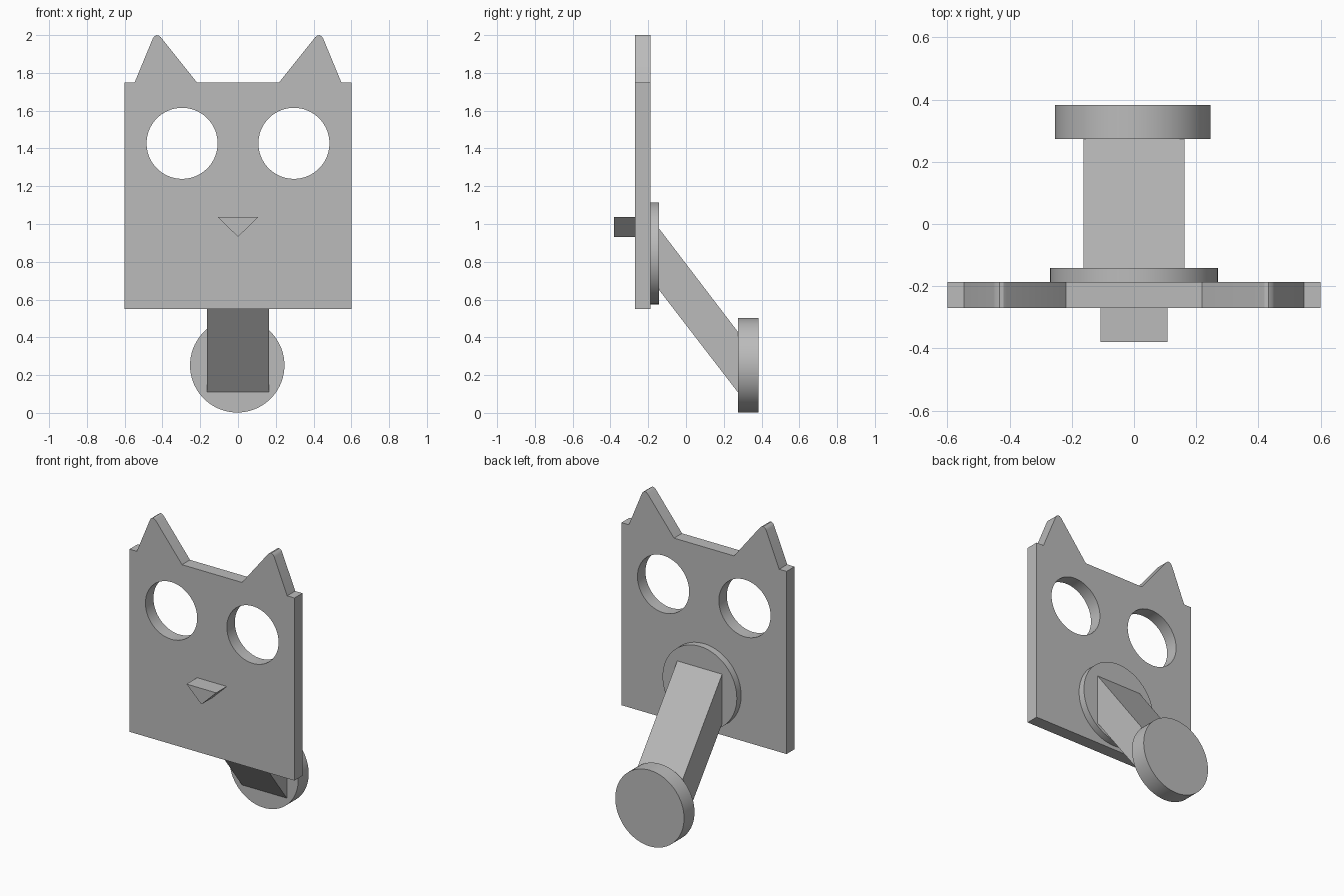
import bpy
import bmesh
from math import sin, cos, pi, radians

default = bpy.data.objects.get("Cube")
if default:
    bpy.data.objects.remove(default, do_unlink=True)

grey = bpy.data.materials.new("plain grey")
grey.use_nodes = True
grey.diffuse_color = (0.5, 0.5, 0.5, 1)
grey.node_tree.nodes["Principled BSDF"].inputs["Base Color"].default_value = (0.5, 0.5, 0.5, 1)

FACING_FRONT = (radians(90), 0, 0)            # profile in x, z
FACING_SIDE = (radians(90), 0, radians(90))   # profile in y, z


def circle(cx, cz, r, sides=72):
    return [(cx + r * cos(2 * pi * i / sides), cz + r * sin(2 * pi * i / sides))
            for i in range(sides)]


def slab(name, loops, start, end, rotation=FACING_FRONT):
    """Extrude a filled profile (later loops are holes) between two depths."""
    curve = bpy.data.curves.new(name, 'CURVE')
    curve.dimensions = '2D'
    curve.fill_mode = 'BOTH'
    curve.extrude = (end - start) / 2
    for loop in loops:
        spline = curve.splines.new('POLY')
        spline.points.add(len(loop) - 1)
        for point, (u, v) in zip(spline.points, loop):
            point.co = (u, v, 0, 1)
        spline.use_cyclic_u = True
    obj = bpy.data.objects.new(name, curve)
    bpy.context.collection.objects.link(obj)
    obj.rotation_euler = rotation
    middle = (start + end) / 2
    obj.location = (0, middle, 0) if rotation == FACING_FRONT else (middle, 0, 0)

    bpy.ops.object.select_all(action='DESELECT')
    obj.select_set(True)
    bpy.context.view_layer.objects.active = obj
    bpy.ops.object.convert(target='MESH')
    obj = bpy.context.view_layer.objects.active

    # Weld the caps to the walls
    bm = bmesh.new()
    bm.from_mesh(obj.data)
    bmesh.ops.remove_doubles(bm, verts=bm.verts, dist=0.0001)
    bmesh.ops.recalc_face_normals(bm, faces=bm.faces)
    bm.to_mesh(obj.data)
    bm.free()
    obj.data.materials.clear()
    obj.data.materials.append(grey)
    bpy.ops.object.shade_smooth_by_angle(angle=radians(30))
    return obj


# Face plate: square with two rounded-tip ears and two eye holes
half = [(0.6, 0.55), (0.6, 1.75), (0.547, 1.75), (0.452, 1.98), (0.445, 1.992),
        (0.432, 2.0), (0.42, 1.998), (0.408, 1.988), (0.218, 1.75)]
outline = half + [(-x, z) for x, z in reversed(half)]
eyes = [circle(side * 0.296, 1.427, 0.188) for side in (-1, 1)]
slab("face_plate", [outline] + eyes, -0.27, -0.187)

# Nose: triangular prism on the front
slab("nose", [[(-0.108, 1.037), (0, 0.932), (0.108, 1.037)]], -0.38, -0.27)

# Round mount behind the face
slab("mount_disc", [circle(0, 0.845, 0.27)], -0.187, -0.142)

# Slanted arm reaching back and down
slab("arm", [[(-0.142, 0.975), (-0.142, 0.65), (0.274, 0.11), (0.274, 0.43)]],
     -0.163, 0.163, FACING_SIDE)

# Round foot at the end of the arm
slab("foot_disc", [circle(-0.004, 0.252, 0.25)], 0.274, 0.383)
